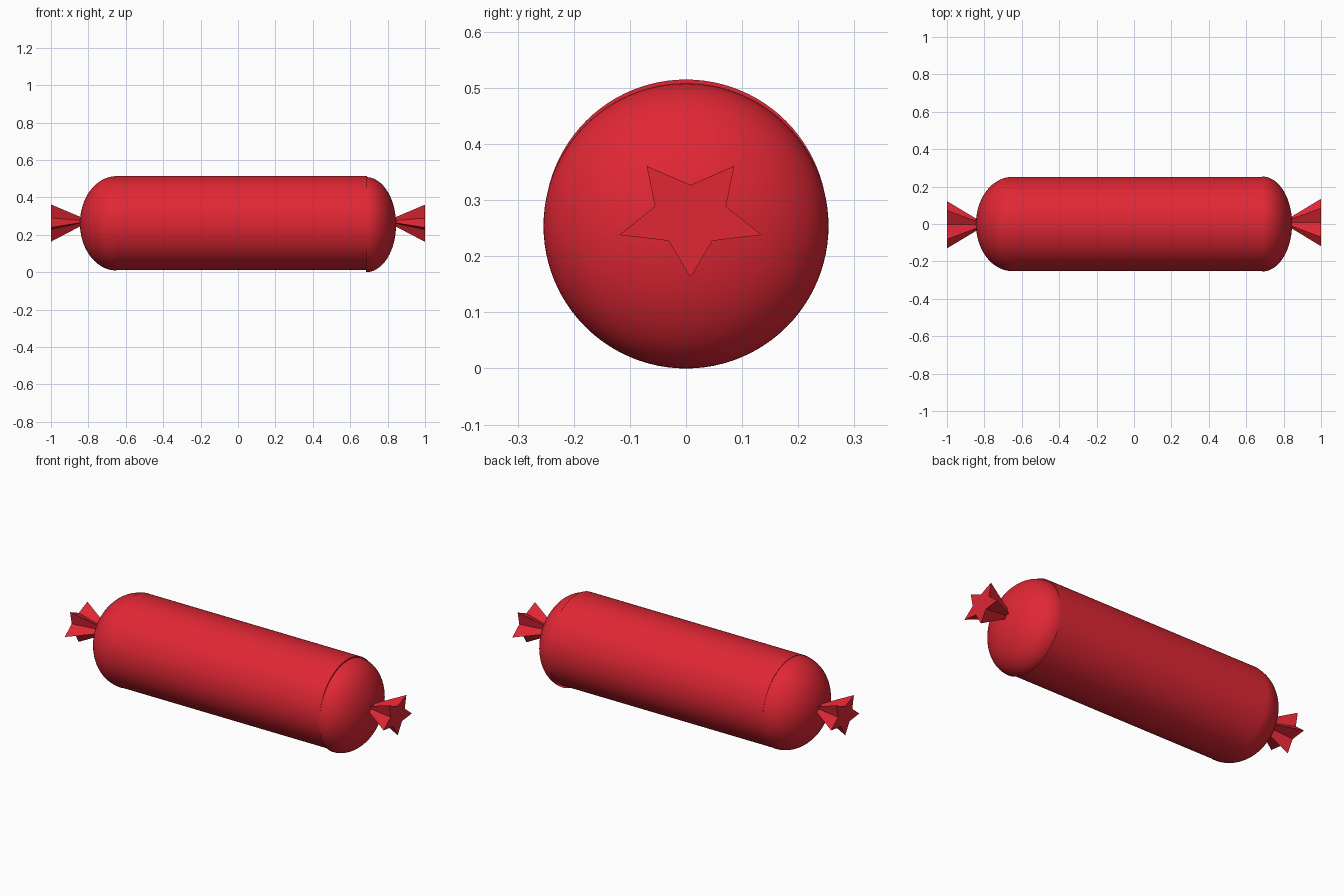
import bpy, bmesh, math
from mathutils import Matrix

if "Cube" in bpy.data.objects:
    bpy.data.objects.remove(bpy.data.objects["Cube"])

red = bpy.data.materials.new("red_wrapper")
red.diffuse_color = (0.75, 0.02, 0.035, 1)
red.use_nodes = True
red.node_tree.nodes["Principled BSDF"].inputs["Base Color"].default_value = red.diffuse_color


def finish(name, bm, smooth):
    bmesh.ops.recalc_face_normals(bm, faces=bm.faces)
    mesh = bpy.data.meshes.new(name)
    bm.to_mesh(mesh)
    bm.free()
    mesh.materials.append(red)
    obj = bpy.data.objects.new(name, mesh)
    bpy.context.collection.objects.link(obj)
    if smooth:
        bpy.ops.object.select_all(action='DESELECT')
        obj.select_set(True)
        bpy.context.view_layer.objects.active = obj
        bpy.ops.object.shade_smooth_by_angle(angle=math.radians(35))
    return obj


def body(x0, x1, z, r):
    bm = bmesh.new()
    m = Matrix.Translation(((x0 + x1) / 2, 0, z)) @ Matrix.Rotation(math.pi / 2, 4, 'Y')
    bmesh.ops.create_cone(bm, cap_ends=True, segments=96, radius1=r, radius2=r,
                          depth=x1 - x0, matrix=m)
    finish("candy_body", bm, True)


def dome(name, side, x, y, z, length, r):
    # half ellipsoid facing outward along x
    bm = bmesh.new()
    m = (Matrix.Translation((x, y, z)) @ Matrix.Diagonal((length, r, r, 1))
         @ Matrix.Rotation(math.pi / 2, 4, 'Y'))
    bmesh.ops.create_uvsphere(bm, u_segments=96, v_segments=48, radius=1, matrix=m)
    bmesh.ops.bisect_plane(bm, geom=bm.verts[:] + bm.edges[:] + bm.faces[:],
                           plane_co=(x, 0, 0), plane_no=(-side, 0, 0), clear_outer=True)
    finish(name, bm, True)


def twist(name, side, y, z):
    # five-pointed star flaring out from a point inside the dome
    bm = bmesh.new()
    apex = bm.verts.new((side * 0.79, y, z))
    rim = []
    for i in range(10):
        a = -math.pi / 2 + i * math.pi / 5
        k = 1 if i % 2 == 0 else 0.5
        rim.append(bm.verts.new((side, y + 0.133 * k * math.cos(a),
                                 z + 0.11 * k * math.sin(a))))
    bm.faces.new(rim)
    for i in range(10):
        bm.faces.new((apex, rim[i], rim[(i + 1) % 10]))
    finish(name, bm, False)


# main wrapped roll
body(-0.66, 0.69, 0.263, 0.252)
# rounded ends
dome("right_dome", 1, 0.685, 0, 0.254, 0.16, 0.254)
dome("left_dome", -1, -0.65, 0, 0.261, 0.195, 0.252)
# twisted wrapper ends
twist("right_twist", 1, 0.008, 0.272)
twist("left_twist", -1, -0.004, 0.273)
